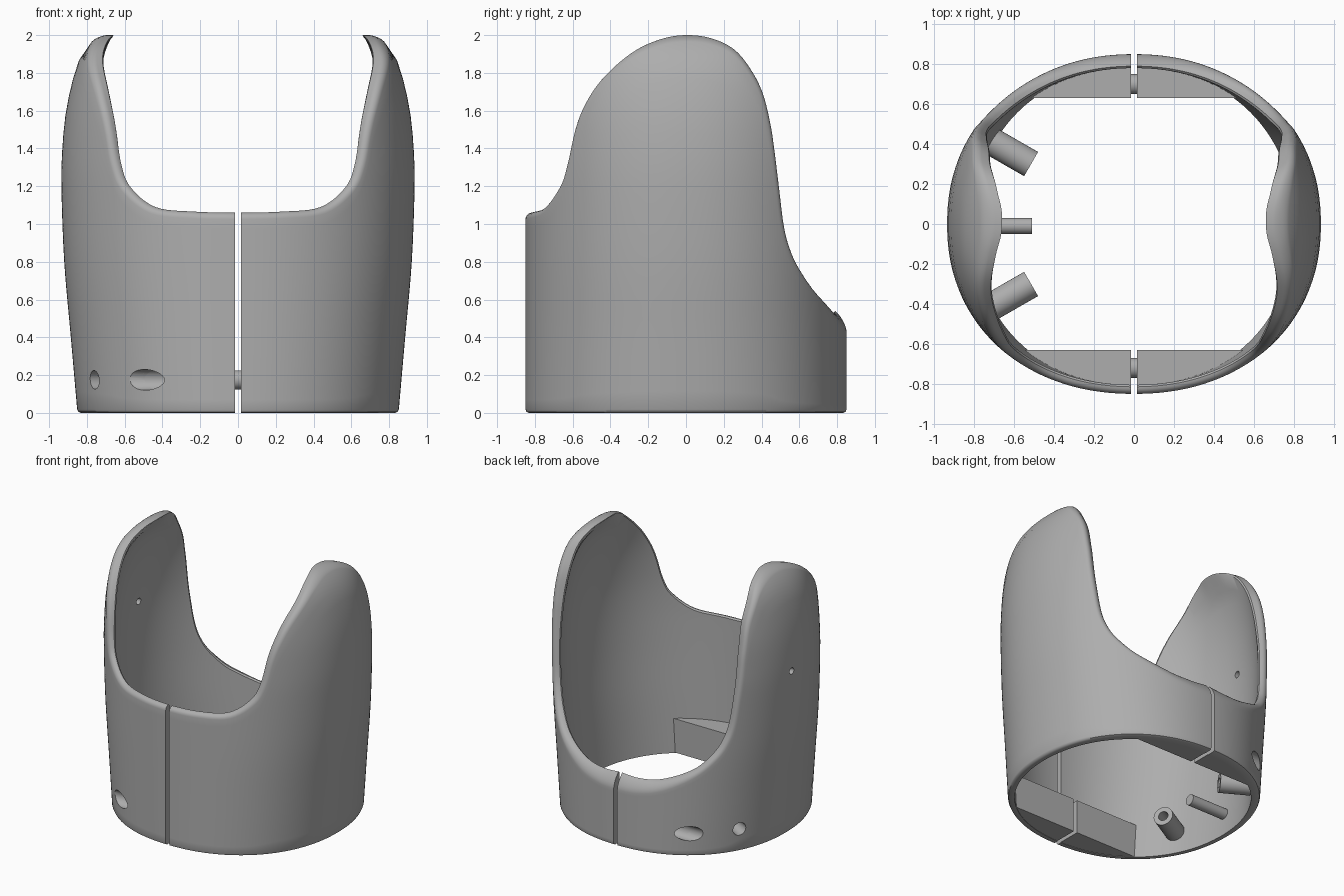
import bpy, bmesh, math
from math import sin, cos, pi
from mathutils import Vector

cube = bpy.data.objects.get("Cube")
if cube:
    bpy.data.objects.remove(cube, do_unlink=True)

GREY = (0.42, 0.42, 0.42, 1)
grey = bpy.data.materials.new("plain_grey")
grey.use_nodes = True
grey.diffuse_color = GREY
grey.node_tree.nodes["Principled BSDF"].inputs["Base Color"].default_value = GREY

GAP, DEPTH, FULL, ARC = 0.015, 0.85, 0.93, 0.88
HOLE_Z = 0.175

# Half width of the body by height
WIDTH = [(0, .85), (.4, .885), (.8, .92), (1.2, .935), (1.4, .93), (1.6, .91),
         (1.8, .865), (1.9, .825), (1.97, .77), (2, .73)]
# Upper edge seen from the side, front to back (y, z)
EDGE = [(-.85, 1.06), (-.83, 1.065), (-.76, 1.09), (-.68, 1.2), (-.64, 1.32), (-.6, 1.5),
        (-.55, 1.63), (-.46, 1.765), (-.3, 1.905), (-.15, 1.975), (0, 2), (.15, 1.98),
        (.27, 1.92), (.36, 1.81), (.42, 1.69), (.46, 1.53), (.48, 1.4), (.505, 1.2),
        (.53, 1), (.56, .88), (.61, .77), (.7, .64), (.8, .525), (.84, .485), (.85, .48)]


def spline(points, steps):
    """Catmull-Rom through 2D points."""
    p = [Vector(q) for q in points]
    p = [2 * p[0] - p[1]] + p + [2 * p[-1] - p[-2]]
    out = []
    for a, b, c, d in zip(p, p[1:], p[2:], p[3:]):
        for i in range(steps):
            t = i / steps
            out.append(b + (c - a) * t / 2 + (2 * a - 5 * b + 4 * c - d) * t * t / 2
                       + (3 * b - a - 3 * c + d) * t ** 3 / 2)
    return out + [p[-2]]


WIDTH_CURVE = spline(WIDTH, 8)


def half_width(z):
    for a, b in zip(WIDTH_CURVE, WIDTH_CURVE[1:]):
        if z <= b.x:
            return a.y + (b.y - a.y) * (z - a.x) / (b.x - a.x)
    return WIDTH_CURVE[-1].y


def thickness(angle, z):
    s = min(max(z - 1, 0), 1)
    return .045 + .035 * s * s * (3 - 2 * s) + .025 * max(sin(angle), 0)


def surface(angle, z, inset):
    """Point on the left half of the wall, inset from the outside."""
    s = sin(angle)
    x = (half_width(z) - inset) * max(cos(angle), 0) ** FULL
    y = (DEPTH - inset) * math.copysign(abs(s) ** FULL, s)
    return Vector((max(x, GAP), y, z))


def finish(bm, name, angle=40):
    bmesh.ops.recalc_face_normals(bm, faces=bm.faces)
    mesh = bpy.data.meshes.new(name)
    bm.to_mesh(mesh)
    bm.free()
    mesh.materials.append(grey)
    ob = bpy.data.objects.new(name, mesh)
    bpy.context.collection.objects.link(ob)
    smooth(ob, angle)
    return ob


def smooth(ob, angle=40):
    bpy.ops.object.select_all(action='DESELECT')
    ob.select_set(True)
    bpy.context.view_layer.objects.active = ob
    bpy.ops.object.shade_smooth_by_angle(angle=math.radians(angle))


def edge_angle(y):
    return math.asin(math.copysign(min(abs(y) / DEPTH, 1) ** (1 / FULL), y))


# Upper edge unrolled along the wall
rim = spline([(edge_angle(y) * ARC, z) for y, z in EDGE], 6)


def shell(side, name):
    bm = bmesh.new()
    columns = []
    rows = 20
    for i, p in enumerate(rim):
        tangent = (rim[min(i + 1, len(rim) - 1)] - rim[max(i - 1, 0)]).normalized()
        inward = Vector((tangent.y, -tangent.x))
        if i in (0, len(rim) - 1):
            inward = Vector((0, -1))
        back = max(0, p.x / ARC - .9) / .67
        r = .035 + .015 * back

        def on_wall(off, inset, lift=0):
            q = p + inward * off
            return surface(q.x / ARC, q.y + lift, inset)

        t = thickness(p.x / ARC, p.y)
        # Rounded lip from outside to inside
        lip = [on_wall(r * (1 - sin(a)), r * (1 - cos(a)), .05 * back * (1 - cos(a)))
               for a in (k * pi / 10 for k in range(6))]
        lip += [on_wall(0, t - .01, .06 * back), on_wall(.01, t, .06 * back)]
        q = p + inward * r
        ang, top = q.x / ARC, q.y
        outer = [surface(ang, 0, .018), surface(ang, .006, .005)]
        outer += [surface(ang, .018 + (top - .018) * k / rows, 0) for k in range(rows)]
        q = p + inward * .01
        ang, top = q.x / ARC, q.y + .06 * back
        inner = []
        for k in range(rows - 1, -1, -1):
            z = top * k / rows
            inner.append(surface(ang, z, thickness(ang, z)))
        columns.append([bm.verts.new((c.x * side, c.y, c.z)) for c in outer + lip + inner])
    n = len(columns[0])
    for a, b in zip(columns, columns[1:]):
        for k in range(n):
            m = (k + 1) % n
            bm.faces.new((a[k], a[m], b[m], b[k]))
    bm.faces.new(columns[0])
    bm.faces.new(columns[-1])
    return finish(bm, name)


def lug(side, end, name):
    """Clamp block filling the wall's curve beside the split."""
    bm = bmesh.new()
    flat, top = .63, .26
    start = edge_angle(flat + .025)
    ring = [surface(start + (pi / 2 - start) * k / 16, .1, .03) for k in range(17)]
    ring.append(Vector((GAP, flat, 0)))
    ring.append(Vector((ring[0].x, flat, 0)))
    low = [bm.verts.new((c.x * side, c.y * end, .003)) for c in ring]
    high = [bm.verts.new((c.x * side, c.y * end, top)) for c in ring]
    bm.faces.new(low)
    bm.faces.new(high)
    for k in range(len(ring)):
        m = (k + 1) % len(ring)
        bm.faces.new((low[k], low[m], high[m], high[k]))
    return finish(bm, name, 30)


def rod(name, a, b, r1, r2=None):
    a, b = Vector(a), Vector(b)
    bm = bmesh.new()
    bmesh.ops.create_cone(bm, cap_ends=True, segments=32, radius1=r1,
                          radius2=r1 if r2 is None else r2, depth=(b - a).length)
    bmesh.ops.rotate(bm, verts=bm.verts,
                     matrix=(b - a).to_track_quat('Z', 'Y').to_matrix())
    bmesh.ops.translate(bm, verts=bm.verts, vec=(a + b) / 2)
    return finish(bm, name)


def drill(ob, cutter):
    mod = ob.modifiers.new("hole", 'BOOLEAN')
    mod.operation, mod.solver, mod.object = 'DIFFERENCE', 'EXACT', cutter
    bpy.context.view_layer.objects.active = ob
    bpy.ops.object.modifier_apply(modifier=mod.name)


# Two mirrored shells with clamp blocks
left = shell(1, "left_shell")
right = shell(-1, "right_shell")
cutters = []
for end, word, y in ((-1, "front", -.72), (1, "back", .70)):
    lug(1, end, "left_%s_clamp_block" % word)
    block = lug(-1, end, "right_%s_clamp_block" % word)
    # Pin across the split and its bolt hole
    rod("%s_clamp_pin" % word, (-.1, y, HOLE_Z), (.1, y, HOLE_Z), .05)
    bolt = rod("bolt_cutter", (-1, y, HOLE_Z), (-.2, y, HOLE_Z), .055)
    # Hollow angled peg inside the right shell
    tip = Vector((-.515, .3 * end, HOLE_Z))
    out = Vector((-.87, .5 * end, 0)).normalized()
    peg = rod("%s_peg" % word, tip + out * .235, tip, .07)
    bore = rod("bore_cutter", tip + out * .4, tip - out * .1, .055, .03)
    for ob, cut in ((right, bolt), (block, bolt), (right, bore), (peg, bore)):
        drill(ob, cut)
    smooth(peg)
    smooth(block, 30)
    cutters += [bolt, bore]

# Solid middle peg and the small hole high on the right wing
rod("middle_peg", (-.84, -.01, HOLE_Z), (-.51, -.01, HOLE_Z), .04)
wing = rod("wing_cutter", (-1.1, .06, 1.28), (-.6, .06, 1.28), .024)
drill(right, wing)
smooth(right)
for c in cutters + [wing]:
    bpy.data.objects.remove(c, do_unlink=True)
